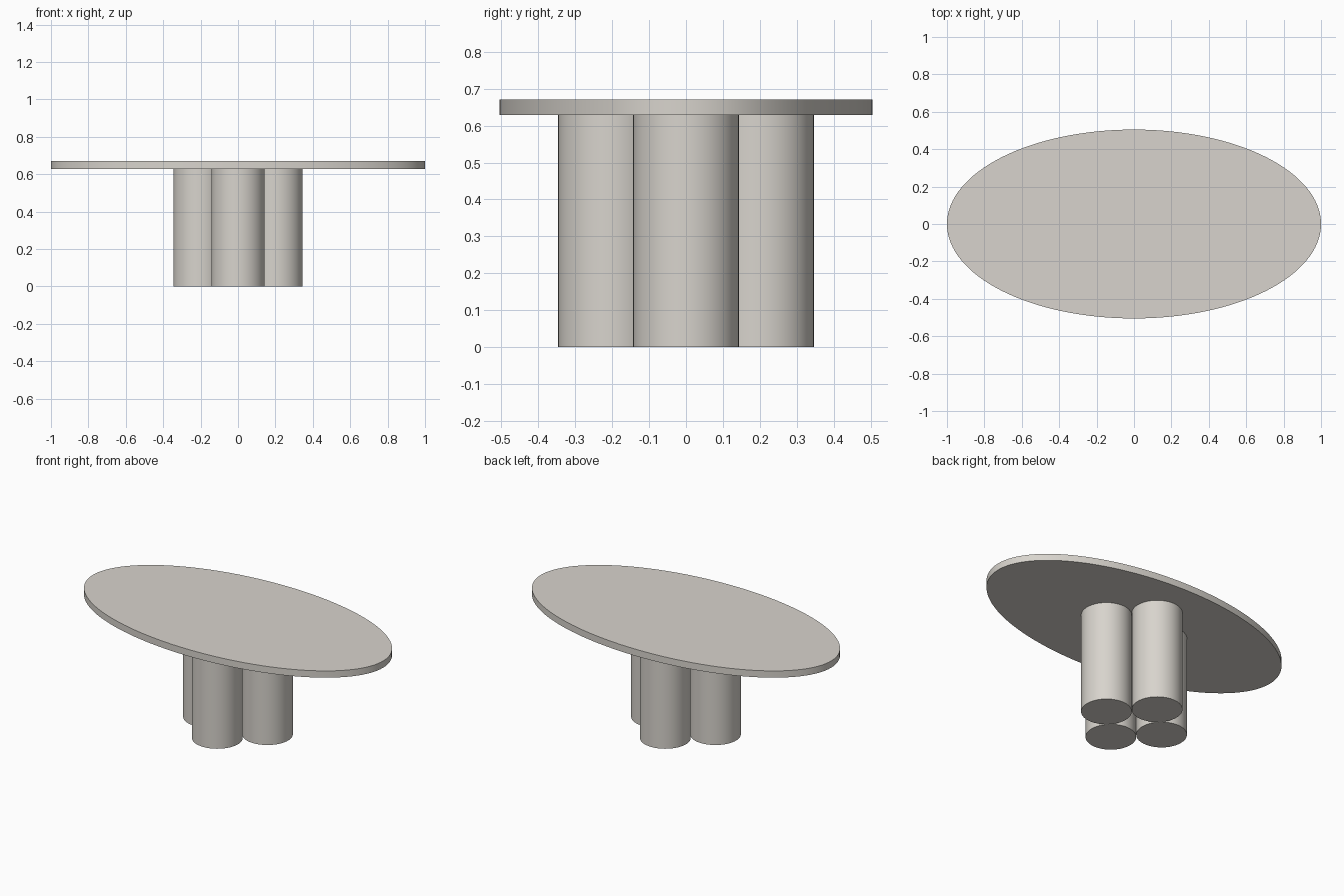
import bpy

if "Cube" in bpy.data.objects:
    bpy.data.objects.remove(bpy.data.objects["Cube"])

LEG_R, LEG_OFFSET = 0.143, 0.203
TOP_Z0, TOP_Z1 = 0.628, 0.67

stone = bpy.data.materials.new("warm grey stone")
stone.diffuse_color = (0.687, 0.658, 0.610, 1)
stone.use_nodes = True
stone.node_tree.nodes["Principled BSDF"].inputs["Base Color"].default_value = stone.diffuse_color


def cylinder(name, x, y, z0, z1, rx, ry, sides):
    """Upright elliptical cylinder between two heights."""
    bpy.ops.mesh.primitive_cylinder_add(vertices=sides, radius=1, depth=1,
                                        location=(x, y, (z0 + z1) / 2))
    ob = bpy.context.object
    ob.name = name
    ob.scale = (rx, ry, z1 - z0)
    bpy.ops.object.transform_apply(location=False, rotation=False, scale=True)
    bpy.ops.object.shade_smooth_by_angle()
    ob.data.materials.append(stone)
    return ob


# Oval table top
cylinder("table_top", 0, 0, TOP_Z0, TOP_Z1, 1.0, 0.505, 128)

# Four touching round legs in a diamond
for name, dx, dy in (("front_leg", 0, -1), ("back_leg", 0, 1),
                     ("left_leg", -1, 0), ("right_leg", 1, 0)):
    cylinder(name, dx * LEG_OFFSET, dy * LEG_OFFSET, 0, TOP_Z0, LEG_R, LEG_R, 64)
